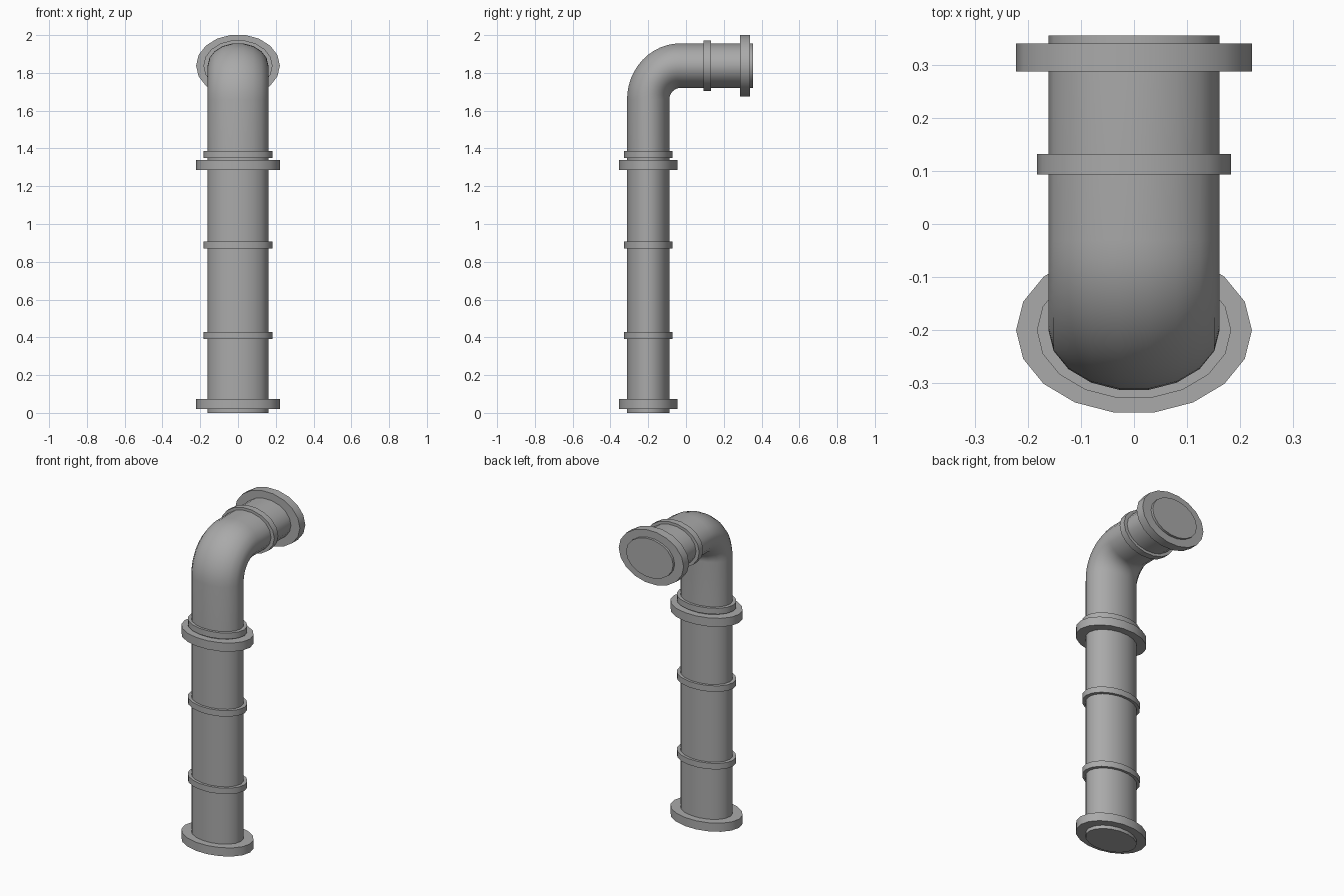
import bpy, bmesh
from math import sin, cos, pi, radians
from mathutils import Vector

cube = bpy.data.objects.get("Cube")
if cube:
    bpy.data.objects.remove(cube, do_unlink=True)

SIDES = 18
SQUASH_Y, SQUASH_Z = 0.707, 0.745      # the pipe is flattened in depth and height
RUN_Y, RUN_Z = -0.2, 1.838             # axes of the upright and level runs
BEND = 0.24                            # bend radius before flattening
PIPE, RING, FLANGE = 0.161, 0.183, 0.222

grey = bpy.data.materials.new("pipe grey")
grey.use_nodes = True
colour = (0.4, 0.4, 0.4, 1)
grey.diffuse_color = colour
grey.node_tree.nodes["Principled BSDF"].inputs["Base Color"].default_value = colour


def sweep(name, path, radius):
    """Sweep a round section along (y, z, turn) stations and cap both ends."""
    bm = bmesh.new()
    loops = []
    for y, z, turn in path:
        loop = []
        for i in range(SIDES):
            a = 2 * pi * i / SIDES
            out = radius * sin(a)
            loop.append(bm.verts.new((radius * cos(a),
                                      y + out * cos(turn) * SQUASH_Y,
                                      z - out * sin(turn) * SQUASH_Z)))
        loops.append(loop)
    for low, high in zip(loops, loops[1:]):
        for i in range(SIDES):
            j = (i + 1) % SIDES
            bm.faces.new((low[i], low[j], high[j], high[i]))
    bm.faces.new(loops[0][::-1])
    bm.faces.new(loops[-1])
    bmesh.ops.recalc_face_normals(bm, faces=bm.faces)
    mesh = bpy.data.meshes.new(name)
    bm.to_mesh(mesh)
    bm.free()
    mesh.materials.append(grey)
    obj = bpy.data.objects.new(name, mesh)
    bpy.context.collection.objects.link(obj)
    bpy.ops.object.select_all(action='DESELECT')
    obj.select_set(True)
    bpy.context.view_layer.objects.active = obj
    bpy.ops.object.shade_smooth_by_angle(angle=radians(30))


def upright(name, z0, z1, radius):
    sweep(name, [(RUN_Y, z0, 0), (RUN_Y, z1, 0)], radius)


def level(name, y0, y1, radius):
    sweep(name, [(y0, RUN_Z, pi / 2), (y1, RUN_Z, pi / 2)], radius)


# Upright pipe with its collars
upright("straight_pipe", 0, 1.31, PIPE)
upright("bottom_flange", 0.021, 0.074, FLANGE)
upright("lower_ring", 0.391, 0.428, RING)
upright("middle_ring", 0.87, 0.907, RING)
upright("joint_flange", 1.286, 1.339, FLANGE)
upright("elbow_ring", 1.349, 1.386, RING)

# Elbow turning to the back
centre_y = RUN_Y + BEND * SQUASH_Y
centre_z = RUN_Z - BEND * SQUASH_Z
path = [(RUN_Y, 1.31, 0)]
for k in range(13):
    t = pi / 2 * k / 12
    path.append((centre_y - BEND * SQUASH_Y * cos(t),
                 centre_z + BEND * SQUASH_Z * sin(t), t))
path.append((0.355, RUN_Z, pi / 2))
sweep("elbow_pipe", path, PIPE)
level("outlet_ring", 0.093, 0.132, RING)
level("outlet_flange", 0.287, 0.34, FLANGE)
